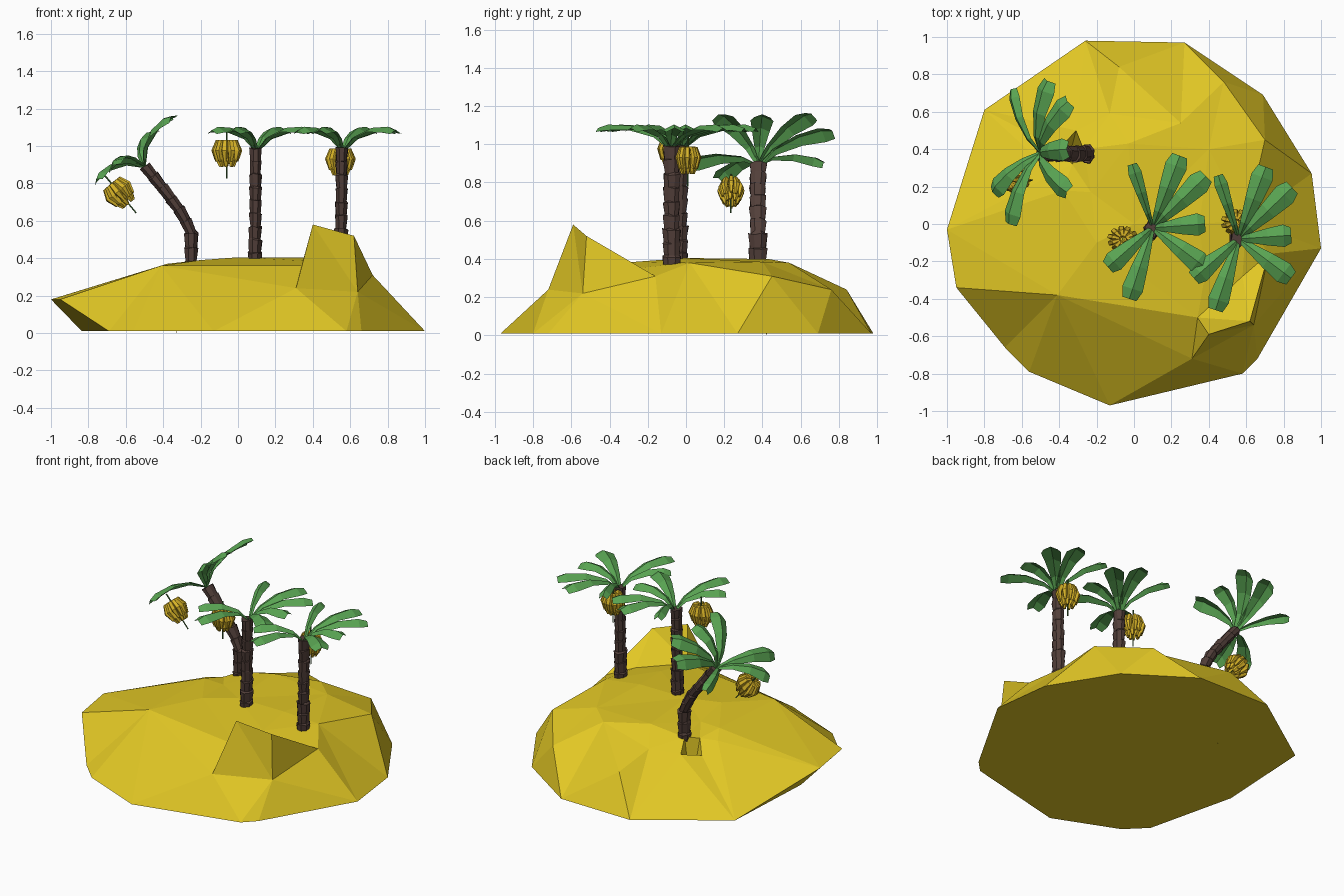
import bpy, bmesh, math, random
from mathutils import Vector, Matrix
from mathutils.geometry import delaunay_2d_cdt

if "Cube" in bpy.data.objects:
    bpy.data.objects.remove(bpy.data.objects["Cube"])

random.seed(4)


def material(name, rgb):
    m = bpy.data.materials.new(name)
    m.diffuse_color = (*rgb, 1)
    m.use_nodes = True
    m.node_tree.nodes["Principled BSDF"].inputs["Base Color"].default_value = m.diffuse_color
    return m


SAND = material("sand yellow", (0.76, 0.575, 0.018))
BARK = material("bark brown", (0.085, 0.05, 0.042))
LEAF = material("leaf green", (0.10, 0.37, 0.085))
FRUIT = material("banana yellow", (0.68, 0.45, 0.02))
STALK = material("stalk green", (0.06, 0.17, 0.04))


def finish(name, bm, mat, fix=True):
    if fix:
        bmesh.ops.recalc_face_normals(bm, faces=bm.faces)
    me = bpy.data.meshes.new(name)
    bm.to_mesh(me)
    bm.free()
    me.materials.append(mat)
    ob = bpy.data.objects.new(name, me)
    bpy.context.collection.objects.link(ob)
    return ob


def tube(bm, pts, radii, sides, side, stretch=1.0, jitter=0.0):
    """Capped tube along pts; side is the fixed cross axis of each ring."""
    rings = []
    for i, p in enumerate(pts):
        tan = (pts[min(i + 1, len(pts) - 1)] - pts[max(i - 1, 0)]).normalized()
        other = tan.cross(side).normalized()
        ring = []
        for k in range(sides):
            a = 2 * math.pi * (k + 0.5) / sides
            r = radii[i] * (1 + random.uniform(-jitter, jitter))
            q = p + tan * random.uniform(-jitter, jitter) * .08
            ring.append(bm.verts.new(q + other * r * math.cos(a) + side * r * stretch * math.sin(a)))
        rings.append(ring)
    for a, b in zip(rings, rings[1:]):
        for k in range(sides):
            n = (k + 1) % sides
            bm.faces.new((a[k], a[n], b[n], b[k]))
    bm.faces.new(rings[0][::-1])
    bm.faces.new(rings[-1])


# Island: faceted mound, rim plus inner height points, flat underside
RIM = [(-.26, .98, .01), (.27, .97, .01), (.69, .69, .01), (.95, .27, .01), (1, -.13, .01),
       (.66, -.72, .01), (.58, -.80, .01), (-.13, -.97, .01), (-.56, -.79, .01),
       (-.69, -.66, .01), (-.95, -.34, .18), (-1, -.03, .18), (-.80, .61, .01)]
SPUR = [(.40, -.59, .58), (.62, -.52, .52), (.64, -.54, .22), (.31, -.72, .24), (.34, -.5, .36)]
HOLLOW = [(-.13, .59, .315), (-.40, .40, .27), (-.23, .17, .37), (-.43, .27, .33),
          (-.33, .42, 0), (-.27, .40, .36), (-.31, .50, .29), (-.33, .32, .34)]
MOUND = [(-.41, -.38, .36), (-.38, .18, .37), (-.2, -.1, .39), (0, 0, .405), (.35, 0, .405),
         (-.03, .43, .40), (.25, .54, .38), (.40, .40, .385), (-.08, .84, .24), (.48, .76, .24),
         (.70, .45, .31), (.60, .02, .38), (.72, -.16, .31), (.58, -.28, .35), (.38, -.27, .385)]
pts = RIM + SPUR + HOLLOW + MOUND
# creases that must stay edges: front foot of the spur and its right side, front slope
crease = [(15, 16), (13, 16), (15, 38), (38, 4), (26, 7), (26, 16), (16, 7)]
res = delaunay_2d_cdt([Vector(p[:2]) for p in pts], crease, [], 0, 1e-5)
bm = bmesh.new()
vs = []
where = {}
for v, o in zip(res[0], res[3]):
    z = pts[o[0]][2] if o else .3
    vs.append(bm.verts.new((v.x, v.y, z)))
    for i in o:
        where[i] = vs[-1]
for f in res[2]:
    bm.faces.new([vs[i] for i in f])
under = bm.verts.new((-.835, -.056, .01))
for a, b in ((9, 10), (10, 11), (11, 12)):
    bm.faces.new((where[a], where[b], under))
bm.faces.new([where[i] for i in range(10)] + [under, where[12]])
finish("sand_island", bm, SAND)


# Palm trees
TIPS = [(-.11, .34), (.145, .385), (.285, .275), (.28, .02), (.28, -.21), (-.24, -.21), (-.125, -.38)]
WIDTHS = [.6, 1, 1.05, 1.0, 1, .95, .95]


def trunk(name, path, count):
    # overlapping bark rings: each flares outward, then steps in
    path = [Vector(p) for p in path]
    total = sum((b - a).length for a, b in zip(path, path[1:]))

    def at(d):
        for a, b in zip(path, path[1:]):
            l = (b - a).length
            if d <= l + 1e-6:
                return a.lerp(b, d / l)
            d -= l
        return path[-1]
    centres, radii = [], []
    for i in range(count):
        t = i / count
        r = .036 if t < .3 else .032
        centres += [at(total * t + .002), at(total * (i + 1) / count - .002)]
        radii += [r * .92, r * 1.1]
    bm = bmesh.new()
    tube(bm, centres, radii, 8, Vector((0, 1, 0)), 1.32, .09)
    finish(name, bm, BARK)


def crown(name, mat4):
    # seven folded leaves that widen towards a blunt tip
    bm = bmesh.new()
    prof = [(0, -.01, .012), (.22, .065, .026), (.55, .112, .046), (.86, .118, .060), (1, .10, .042)]
    for (tx, ty), w in zip(TIPS, WIDTHS):
        out = Vector((tx, ty, 0))
        side = Vector((-ty, tx, 0)).normalized()
        rows = []
        for t, z, h in prof:
            c = out * t + Vector((0, 0, z))
            drop = Vector((0, 0, -.5 * h))
            rows.append([bm.verts.new(mat4 @ q) for q in
                         (c - side * h * w + drop, c, c + side * h * w + drop)])
        for a, b in zip(rows, rows[1:]):
            for k in (0, 1):
                bm.faces.new((a[k + 1], a[k], b[k], b[k + 1]))
    finish(name, bm, LEAF, fix=False)


def bunch(name, mat4):
    # two tiers of curved bananas around a thin stalk, flattened front to back
    bm = bmesh.new()
    tiers = [(11, [(.018, .066), (.048, .062), (.066, .015), (.055, -.042)]),
             (8, [(.015, .03), (.032, .01), (.042, -.035), (.034, -.07)])]
    for n, prof in tiers:
        for k in range(n):
            a = 2 * math.pi * (k + random.uniform(-.15, .15)) / n
            d = Vector((math.cos(a), math.sin(a), 0))
            tube(bm, [d * r + Vector((0, 0, z)) for r, z in prof],
                 [.009, .017, .020, .009], 5, Vector((-d.y, d.x, 0)))
    bm.transform(mat4 @ Matrix.Diagonal((1, .85, 1, 1)))
    finish(name + "_bananas", bm, FRUIT)
    bm = bmesh.new()
    tube(bm, [Vector((0, 0, .125)), Vector((0, 0, -.135))], [.005, .004], 5, Vector((0, 1, 0)))
    bm.transform(mat4)
    finish(name + "_stalk", bm, STALK)


LEAN = Matrix.Rotation(math.radians(-40), 4, 'Y')
UP = Matrix.Identity(4)
TREES = [
    ("middle_palm", [(.09, -.04, .36), (.095, -.03, .99)], (.10, -.02, .985), (-.06, -.08, .96), UP),
    ("right_palm", [(.55, -.075, .34), (.555, -.075, .99)], (.56, -.08, .985), (.547, .01, .915), UP),
    ("leaning_palm", [(-.25, .375, .31), (-.25, .375, .54), (-.30, .375, .64), (-.39, .375, .76),
                      (-.50, .38, .895)], (-.51, .38, .90), (-.63, .235, .745), LEAN),
]
for name, path, top, fruit, rot in TREES:
    trunk(name + "_trunk", path, 9)
    crown(name + "_leaves", Matrix.Translation(top) @ rot)
    bunch(name, Matrix.Translation(fruit) @ rot)
